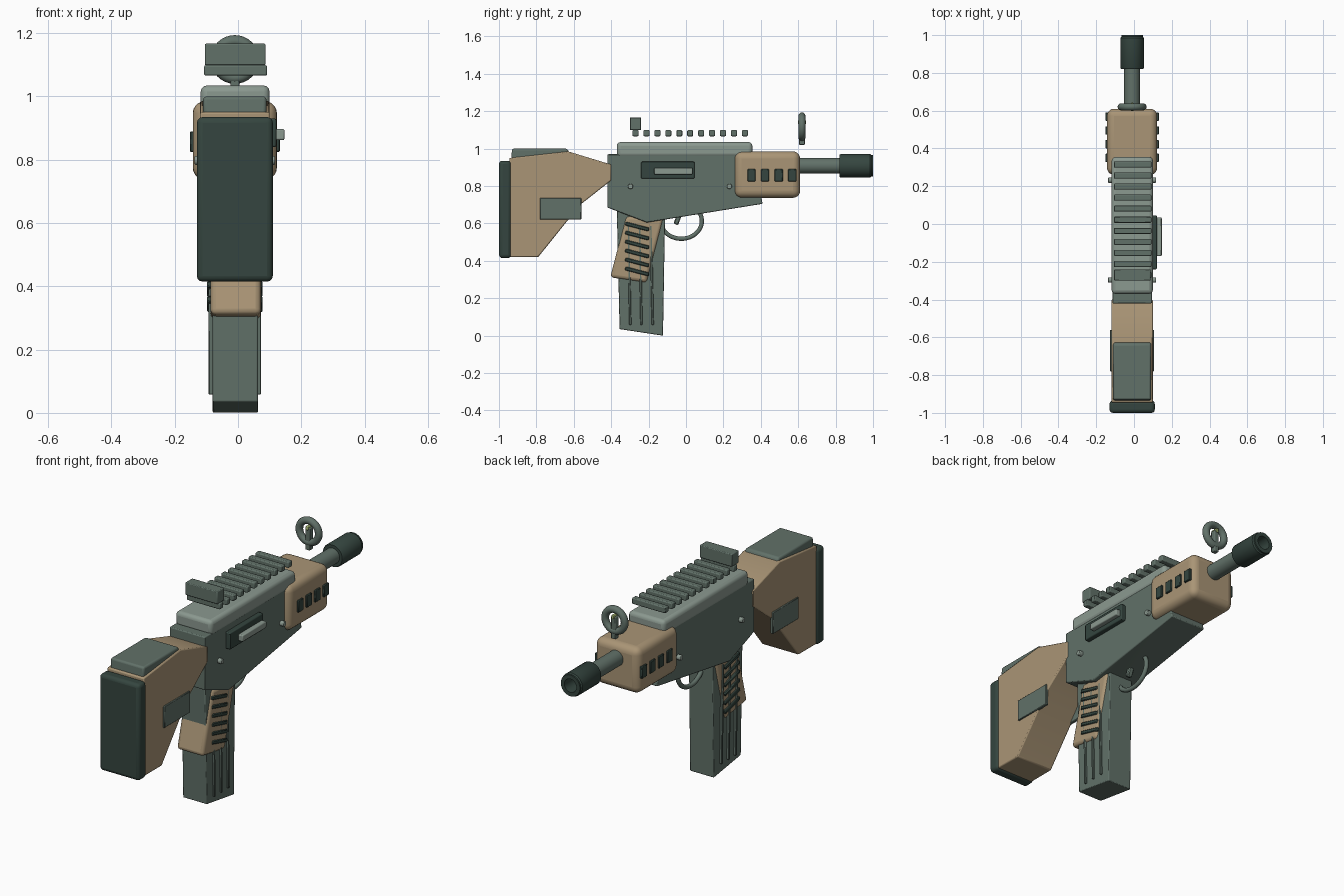
import bpy, bmesh, math
from mathutils import Vector

if "Cube" in bpy.data.objects:
    bpy.data.objects.remove(bpy.data.objects["Cube"])

CX = -0.01  # centre plane of the body


def material(name, rgb):
    m = bpy.data.materials.new(name)
    m.diffuse_color = (*rgb, 1)
    m.use_nodes = True
    m.node_tree.nodes["Principled BSDF"].inputs["Base Color"].default_value = m.diffuse_color
    return m


GREEN = material("green_metal", (0.12, 0.165, 0.14))
LIGHT = material("light_metal", (0.26, 0.32, 0.28))
DARK = material("dark_rubber", (0.035, 0.06, 0.05))
TAN = material("tan_polymer", (0.40, 0.30, 0.18))
BRASS = material("sight_tip", (0.45, 0.55, 0.2))


def finish(ob, mat, bevel=0, segments=3):
    ob.data.materials.append(mat)
    if bevel:
        b = ob.modifiers.new("Bevel", 'BEVEL')
        b.width, b.segments, b.limit_method = bevel, segments, 'ANGLE'
    bpy.ops.object.select_all(action='DESELECT')
    ob.select_set(True)
    bpy.context.view_layer.objects.active = ob
    bpy.ops.object.shade_smooth_by_angle(angle=math.radians(35))
    return ob


def prism(name, pts, x0, x1, mat, bevel=0, segments=3):
    """Extrude a (y, z) side profile from x0 to x1."""
    bm = bmesh.new()
    f = bm.faces.new([bm.verts.new((x0, y, z)) for y, z in pts])
    ext = bmesh.ops.extrude_face_region(bm, geom=[f])
    bmesh.ops.translate(bm, vec=(x1 - x0, 0, 0),
                        verts=[v for v in ext["geom"] if isinstance(v, bmesh.types.BMVert)])
    bmesh.ops.recalc_face_normals(bm, faces=bm.faces)
    me = bpy.data.meshes.new(name)
    bm.to_mesh(me)
    bm.free()
    ob = bpy.data.objects.new(name, me)
    bpy.context.collection.objects.link(ob)
    return finish(ob, mat, bevel, segments)


def box(name, x, y, z, mat, bevel=0, segments=3):
    pts = [(y[0], z[0]), (y[1], z[0]), (y[1], z[1]), (y[0], z[1])]
    return prism(name, pts, x[0], x[1], mat, bevel, segments)


def bar(name, a, b, w, x0, x1, mat):
    """Straight bar of width w between two (y, z) points."""
    a, b = Vector(a), Vector(b)
    d = (b - a).normalized() * w / 2
    n = Vector((-d.y, d.x))
    return prism(name, [a - n, b - n, b + n, a + n], x0, x1, mat, w * 0.2, 1)


def lathe(name, profile, z, mat, n=32):
    """Spin a (radius, y) profile about the barrel axis."""
    bm = bmesh.new()
    vs = [bm.verts.new((r, y, 0)) for r, y in profile]
    es = [bm.edges.new(p) for p in zip(vs, vs[1:])]
    bmesh.ops.spin(bm, geom=vs + es, axis=(0, 1, 0), cent=(0, 0, 0),
                   angle=math.tau, steps=n)
    bmesh.ops.remove_doubles(bm, verts=bm.verts, dist=1e-5)
    bmesh.ops.recalc_face_normals(bm, faces=bm.faces)
    me = bpy.data.meshes.new(name)
    bm.to_mesh(me)
    bm.free()
    ob = bpy.data.objects.new(name, me)
    ob.location = (CX, 0, z)
    bpy.context.collection.objects.link(ob)
    return finish(ob, mat)


# Stock, butt pad, cheek rest
prism("stock", [(-0.945, 0.42), (-0.79, 0.42), (-0.565, 0.70), (-0.40, 0.83),
                (-0.40, 0.915), (-0.63, 0.985), (-0.945, 0.95)],
      -0.12, 0.10, TAN, 0.006, 2)
box("butt_pad", (-0.13, 0.11), (-1.0, -0.935), (0.415, 0.935), DARK, 0.018)
prism("cheek_rest", [(-0.935, 0.94), (-0.62, 0.97), (-0.635, 1.0), (-0.93, 1.0)],
      -0.11, 0.09, GREEN, 0.01)

# Receiver and upper cover
prism("receiver", [(-0.42, 0.685), (-0.21, 0.605), (0.41, 0.705), (0.35, 0.97), (-0.42, 0.97)],
      -0.115, 0.095, GREEN, 0.005, 2)
box("upper_cover", (-0.118, 0.10), (-0.37, 0.355), (0.955, 1.035), LIGHT, 0.02)

# Sight rail teeth and rear sight
for i in range(11):
    y = -0.27 + 0.0585 * i
    box(f"rail_tooth_{i + 1}", (-0.107, 0.092), (y - 0.016, y + 0.016),
        (1.066, 1.099), GREEN, 0.005, 2)
box("rear_sight", (-0.105, 0.087), (-0.3, -0.24), (1.099, 1.167), GREEN, 0.004, 2)

# Front sight ring, post and tip
bpy.ops.mesh.primitive_torus_add(major_radius=0.058, minor_radius=0.019, major_segments=32,
                                 minor_segments=12, location=(CX, 0.62, 1.117),
                                 rotation=(math.pi / 2, 0, 0))
ring = bpy.context.object
ring.name = "front_sight_ring"
finish(ring, GREEN)
box("front_sight_post", (CX - 0.014, CX + 0.014), (0.605, 0.635), (1.02, 1.14), GREEN, 0.004, 2)
box("front_sight_tip", (CX - 0.007, CX + 0.007), (0.598, 0.642), (1.13, 1.15), BRASS, 0.003, 2)

# Handguard, barrel and hollow muzzle
box("handguard", (-0.143, 0.123), (0.26, 0.61), (0.737, 0.985), TAN, 0.038, 5)
lathe("barrel", [(0, 0.5), (0.042, 0.5), (0.042, 0.85), (0, 0.85)], 0.908, GREEN)
lathe("muzzle", [(0, 0.82), (0.058, 0.82), (0.062, 0.826), (0.062, 0.985), (0.057, 0.992),
                 (0.057, 1.0), (0.036, 1.0), (0.036, 0.9), (0, 0.9)], 0.908, DARK)

# Paired side details: vents, stock panels, pins
for side, s in (("left", -1), ("right", 1)):
    def span(a, b):
        return sorted((CX + s * a, CX + s * b))
    for i in range(4):
        y = 0.35 + 0.0727 * i
        box(f"{side}_vent_{i + 1}", span(0.12, 0.142), (y - 0.022, y + 0.022),
            (0.825, 0.89), DARK, 0.003, 1)
    box(f"{side}_stock_panel", span(0.10, 0.117), (-0.78, -0.56), (0.62, 0.737), GREEN, 0.003, 1)
    for i, y in enumerate((-0.297, 0.232)):
        bpy.ops.mesh.primitive_cylinder_add(vertices=20, radius=0.014, depth=0.04,
                                            location=(CX + s * 0.107, y, 0.798),
                                            rotation=(0, math.pi / 2, 0))
        pin = bpy.context.object
        pin.name = f"{side}_pin_{i + 1}"
        finish(pin, LIGHT, 0.003, 2)
    # Magazine ribs and grip grooves
    for i in range(3):
        y = -0.30 + 0.06 * i
        bar(f"{side}_magazine_rib_{i + 1}", (y - 0.008, 0.59), (y + 0.002, 0.058),
            0.012, *span(0.06, 0.083), GREEN)
    for i in range(6):
        z = 0.60 - 0.048 * i
        bar(f"{side}_grip_ridge_{i + 1}", (-0.325, z), (-0.198, z - 0.033),
            0.02, *span(0.07, 0.088), DARK)

# Ejection port and bolt handle (right side only)
box("ejection_port", (0.08, 0.121), (-0.24, 0.045), (0.84, 0.93), DARK, 0.005, 2)
box("bolt_handle", (0.10, 0.147), (-0.17, 0.035), (0.862, 0.897), LIGHT, 0.005, 2)

# Magazine and grip
prism("magazine", [(-0.355, 0.038), (-0.123, 0.003), (-0.112, 0.65), (-0.37, 0.68)],
      -0.08, 0.063, GREEN, 0.004, 2)
prism("grip", [(-0.32, 0.64), (-0.12, 0.63), (-0.21, 0.282), (-0.405, 0.312)],
      -0.087, 0.073, TAN, 0.018)

# Trigger guard and trigger
guard = bpy.data.curves.new("trigger_guard", 'CURVE')
guard.dimensions = '3D'
guard.bevel_depth, guard.bevel_resolution = 0.012, 3
sp = guard.splines.new('POLY')
N = 24
sp.points.add(N)
for i, p in enumerate(sp.points):
    a = math.radians(170 + 230 * i / N)
    p.co = (CX, -0.025 + 0.11 * math.cos(a), 0.613 + 0.095 * math.sin(a), 1)
guard.use_fill_caps = True
guard.materials.append(GREEN)
bpy.context.collection.objects.link(bpy.data.objects.new("trigger_guard", guard))
bar("trigger", (-0.03, 0.66), (-0.055, 0.595), 0.026, CX - 0.014, CX + 0.014, GREEN)

# Set the magazine foot on the ground
for name in ("magazine",):
    bpy.data.objects[name].location.z = -0.003
